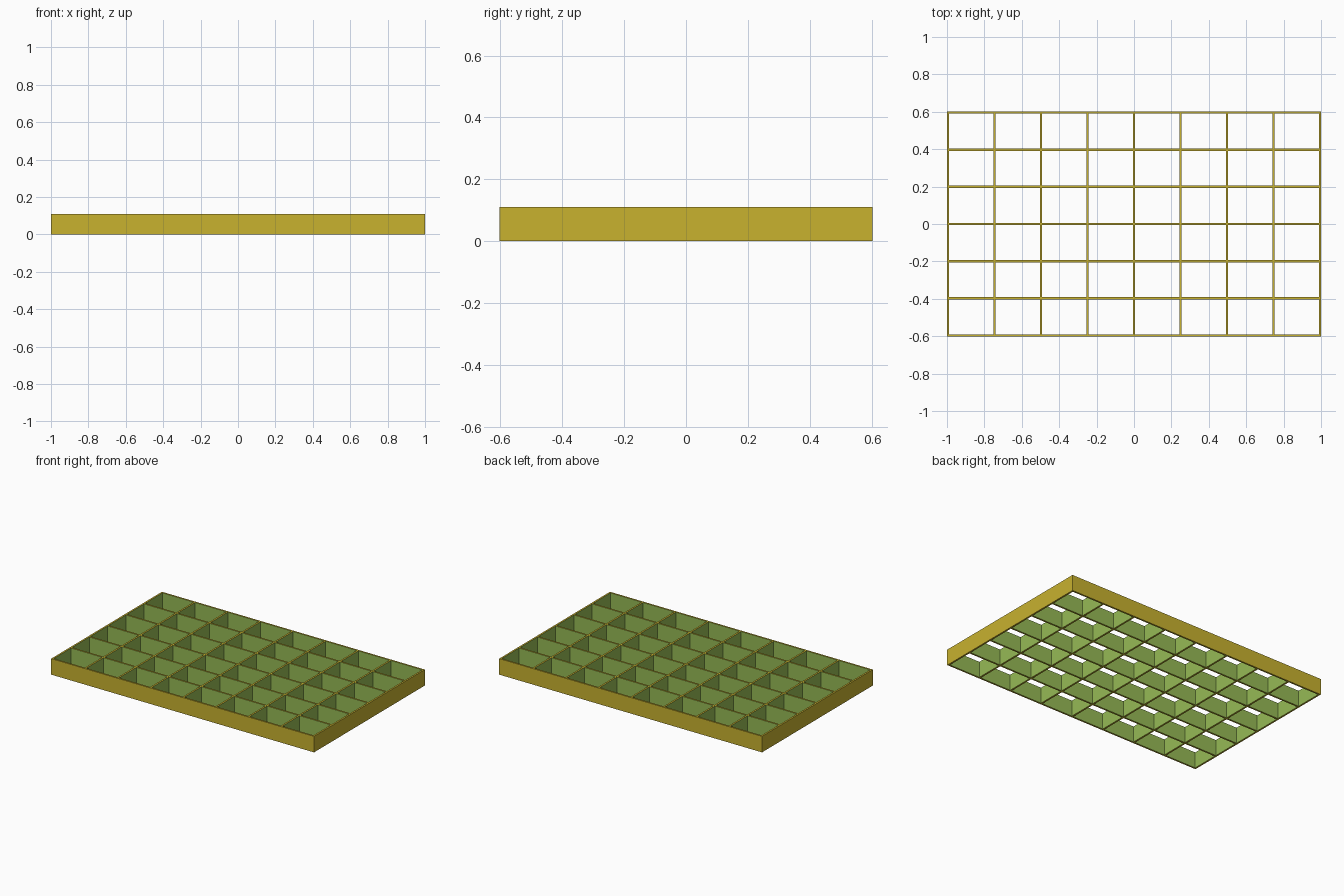
import bpy, bmesh

if "Cube" in bpy.data.objects:
    bpy.data.objects.remove(bpy.data.objects["Cube"])

LENGTH, WIDTH, HEIGHT = 2.0, 1.204, 0.11   # overall size
COLS, ROWS, WALL = 8, 6, 0.012             # compartments and wall thickness


def srgb(r, g, b):
    lin = lambda c: c / 12.92 if c <= 0.04045 else ((c + 0.055) / 1.055) ** 2.4
    return (lin(r / 255), lin(g / 255), lin(b / 255), 1)


def material(name, rgb):
    m = bpy.data.materials.new(name)
    m.diffuse_color = srgb(*rgb)
    m.use_nodes = True
    m.node_tree.nodes["Principled BSDF"].inputs["Base Color"].default_value = m.diffuse_color
    return m


def wall_lines(size, count):
    """Both sides of every wall, evenly pitched across the size."""
    pitch = (size - WALL) / count
    lines = []
    for i in range(count + 1):
        start = -size / 2 + i * pitch
        lines += [start, start + WALL]
    return lines


xs, ys = wall_lines(LENGTH, COLS), wall_lines(WIDTH, ROWS)
bm = bmesh.new()


def solid(i, j):
    """Odd-odd positions are open compartments; everything else is wall."""
    inside = 0 <= i < len(xs) - 1 and 0 <= j < len(ys) - 1
    return inside and not (i % 2 and j % 2)


def quad(points):
    return bm.faces.new([bm.verts.new(p) for p in points])


# Lattice walls, open at the top and bottom
for i in range(len(xs) - 1):
    for j in range(len(ys) - 1):
        if not solid(i, j):
            continue
        ring = [(xs[i], ys[j]), (xs[i + 1], ys[j]),
                (xs[i + 1], ys[j + 1]), (xs[i], ys[j + 1])]
        quad([(x, y, HEIGHT) for x, y in ring])
        quad([(x, y, 0) for x, y in reversed(ring)])
        # Upright faces: gold on the outer rim, green in the compartments
        for k, (di, dj) in enumerate([(0, -1), (1, 0), (0, 1), (-1, 0)]):
            ni, nj = i + di, j + dj
            if solid(ni, nj):
                continue
            a, b = ring[k], ring[(k + 1) % 4]
            face = quad([(*a, 0), (*b, 0), (*b, HEIGHT), (*a, HEIGHT)])
            is_hole = 0 <= ni < len(xs) - 1 and 0 <= nj < len(ys) - 1
            face.material_index = 1 if is_hole else 0

bmesh.ops.remove_doubles(bm, verts=bm.verts, dist=0.0001)
mesh = bpy.data.meshes.new("divider_grid")
bm.to_mesh(mesh)
bm.free()
mesh.materials.append(material("gold", (200, 178, 47)))
mesh.materials.append(material("leaf green", (150, 186, 85)))
grid = bpy.data.objects.new("divider_grid", mesh)
bpy.context.collection.objects.link(grid)
